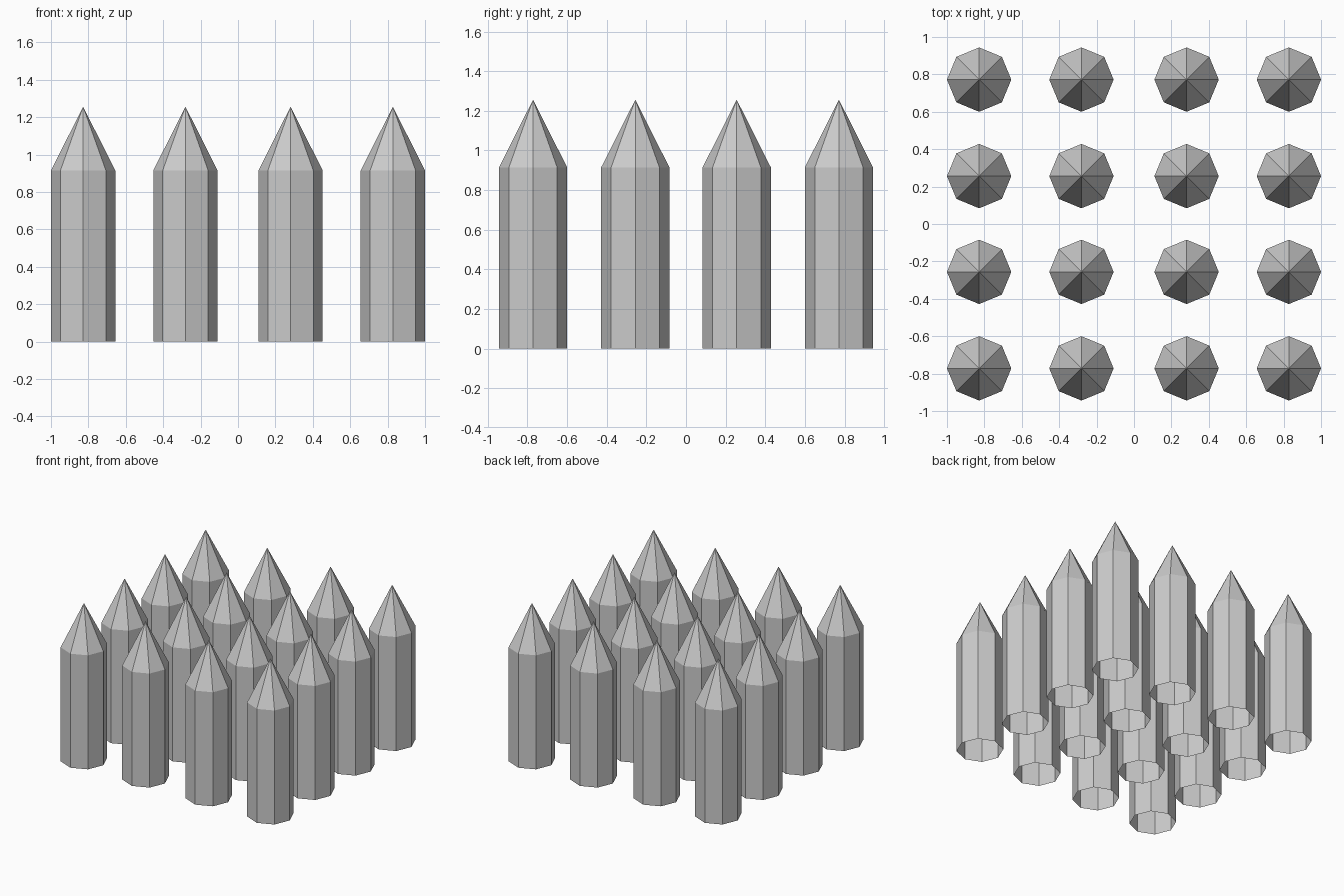
import bpy, bmesh
from math import cos, sin, pi

if "Cube" in bpy.data.objects:
    bpy.data.objects.remove(bpy.data.objects["Cube"])

R, SHOULDER, TIP, SIDES = 0.172, 0.915, 1.256, 8
COLUMNS = (-0.828, -0.281, 0.281, 0.828)
ROWS = (-0.772, -0.256, 0.256, 0.772)

# One spike: open-bottomed octagonal shaft with a pyramid point
bm = bmesh.new()


def ring(z):
    return [bm.verts.new((R * cos(2 * pi * i / SIDES), R * sin(2 * pi * i / SIDES), z))
            for i in range(SIDES)]


foot, shoulder = ring(0), ring(SHOULDER)
tip = bm.verts.new((0, 0, TIP))
for i in range(SIDES):
    j = (i + 1) % SIDES
    bm.faces.new((foot[i], foot[j], shoulder[j], shoulder[i]))
    bm.faces.new((shoulder[i], shoulder[j], tip))
mesh = bpy.data.meshes.new("spike")
bm.to_mesh(mesh)
bm.free()

# Four by four grid of spikes sharing the mesh
for r, y in enumerate(ROWS, 1):
    for c, x in enumerate(COLUMNS, 1):
        spike = bpy.data.objects.new(f"spike_row{r}_column{c}", mesh)
        spike.location = (x, y, 0)
        bpy.context.collection.objects.link(spike)
